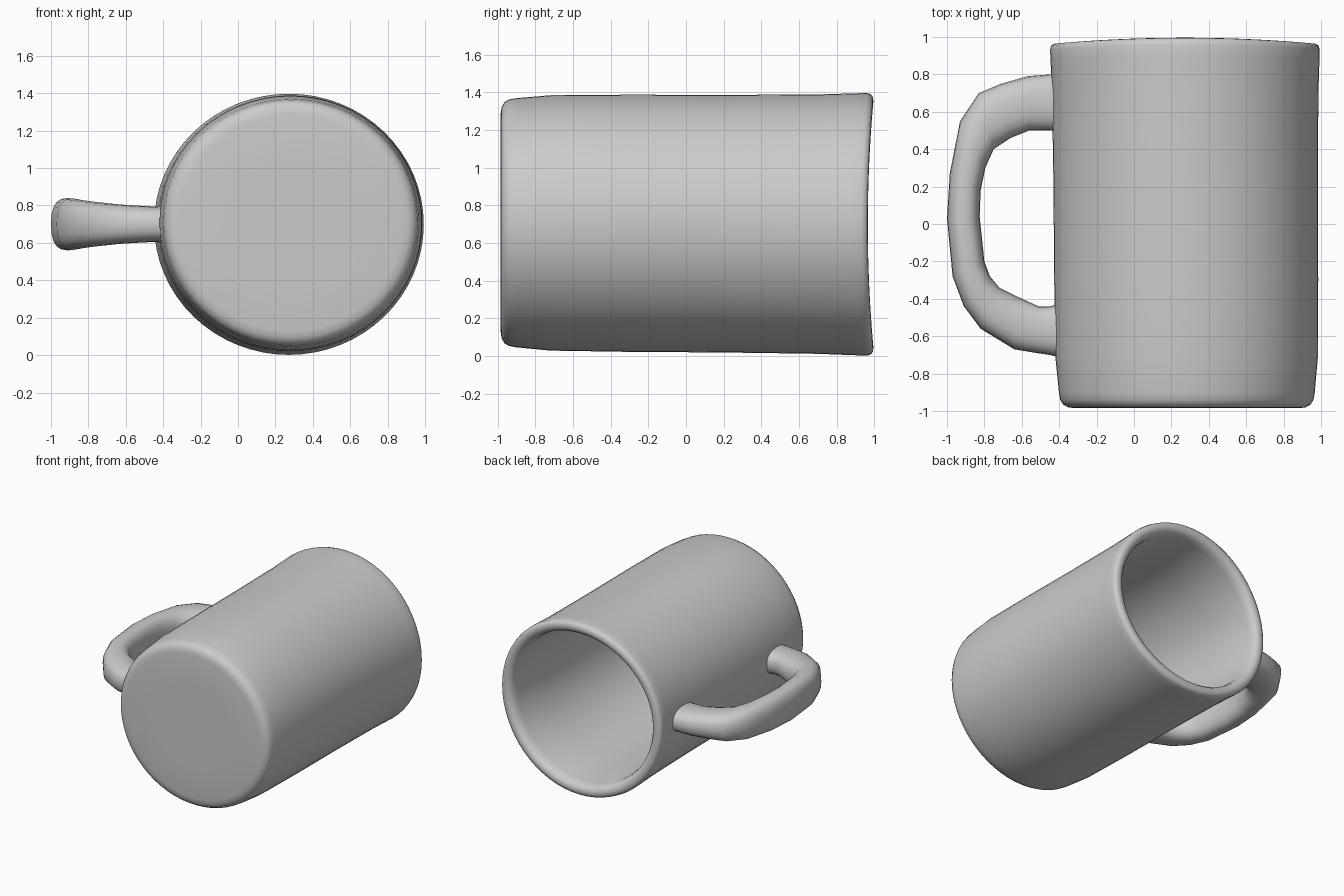
import bpy, bmesh, math
from mathutils import Vector

cube = bpy.data.objects.get("Cube")
if cube:
    bpy.data.objects.remove(cube, do_unlink=True)

clay = bpy.data.materials.new("light grey ceramic")
clay.use_nodes = True
GREY = (0.6, 0.6, 0.6, 1.0)
clay.diffuse_color = GREY
bsdf = next(n for n in clay.node_tree.nodes if n.type == 'BSDF_PRINCIPLED')
bsdf.inputs["Base Color"].default_value = GREY


def loft(name, rings):
    """Skin a list of closed point rings and cap both ends."""
    bm = bmesh.new()
    loops = [[bm.verts.new(p) for p in ring] for ring in rings]
    n = len(loops[0])
    for a, b in zip(loops, loops[1:]):
        for i in range(n):
            j = (i + 1) % n
            bm.faces.new((a[i], a[j], b[j], b[i]))
    bm.faces.new(loops[0][::-1])
    bm.faces.new(loops[-1])
    bmesh.ops.recalc_face_normals(bm, faces=bm.faces[:])
    mesh = bpy.data.meshes.new(name)
    bm.to_mesh(mesh)
    bm.free()
    mesh.materials.append(clay)
    obj = bpy.data.objects.new(name, mesh)
    bpy.context.collection.objects.link(obj)
    bpy.ops.object.select_all(action='DESELECT')
    obj.select_set(True)
    bpy.context.view_layer.objects.active = obj
    bpy.ops.object.shade_smooth_by_angle(angle=math.radians(50))
    return obj


# Mug body lying on its side: base faces -y, opening faces +y
# (y, radius) from the outer base, over the rim, to the inner floor
profile = [(-0.985, 0.35), (-0.985, 0.60), (-0.980, 0.635), (-0.965, 0.662),
           (-0.94, 0.677), (-0.90, 0.684), (-0.72, 0.701), (-0.3, 0.706),
           (0.2, 0.707), (0.7, 0.712), (0.90, 0.719), (0.96, 0.721),
           (0.982, 0.715), (0.994, 0.698), (0.996, 0.675), (0.988, 0.65),
           (0.965, 0.632), (0.92, 0.622), (0.5, 0.615), (-0.3, 0.61),
           (-0.76, 0.60), (-0.83, 0.575), (-0.86, 0.52), (-0.865, 0.30)]


def body_ring(y, r, n=64):
    t = (y + 1) / 2
    cx, cz = 0.283 - 0.011 * t, 0.708 - 0.009 * t
    dip = 0.03 * max(0, (y - 0.6) / 0.4)      # rim sags slightly at its sides
    ring = []
    for i in range(n):
        a = math.tau * i / n
        c, s = math.cos(a), math.sin(a)
        ring.append((cx + r * c, y - dip * c * c, cz + 0.968 * r * s))
    return ring


loft("mug_body", [body_ring(y, r) for y, r in profile])

# Handle on the -x side: (outer x, outer y, inner x, inner y, half height)
sections = [(-0.37, 0.81, -0.37, 0.49, 0.10), (-0.45, 0.80, -0.45, 0.50, 0.092),
            (-0.57, 0.79, -0.56, 0.50, 0.098), (-0.71, 0.75, -0.66, 0.46, 0.105),
            (-0.83, 0.70, -0.75, 0.40, 0.115), (-0.93, 0.55, -0.795, 0.30, 0.128),
            (-0.985, 0.27, -0.82, 0.18, 0.138), (-1.0, 0.03, -0.825, 0.04, 0.14),
            (-0.97, -0.28, -0.80, -0.20, 0.138), (-0.91, -0.44, -0.77, -0.28, 0.13),
            (-0.82, -0.56, -0.72, -0.34, 0.12), (-0.64, -0.67, -0.62, -0.39, 0.105),
            (-0.52, -0.69, -0.51, -0.44, 0.098), (-0.45, -0.70, -0.45, -0.44, 0.095),
            (-0.37, -0.72, -0.37, -0.42, 0.10)]


def handle_ring(ox, oy, ix, iy, h, n=20):
    outer, inner = Vector((ox, oy, 0.70)), Vector((ix, iy, 0.70))
    mid, half = (outer + inner) / 2, (outer - inner) / 2
    ring = []
    for i in range(n):
        a = math.tau * i / n
        # softly squared oval section
        u, v = (math.copysign(abs(f) ** 0.8, f) for f in (math.cos(a), math.sin(a)))
        ring.append(mid + half * u + Vector((0, 0, h * v)))
    return ring


loft("mug_handle", [handle_ring(*s) for s in sections])
